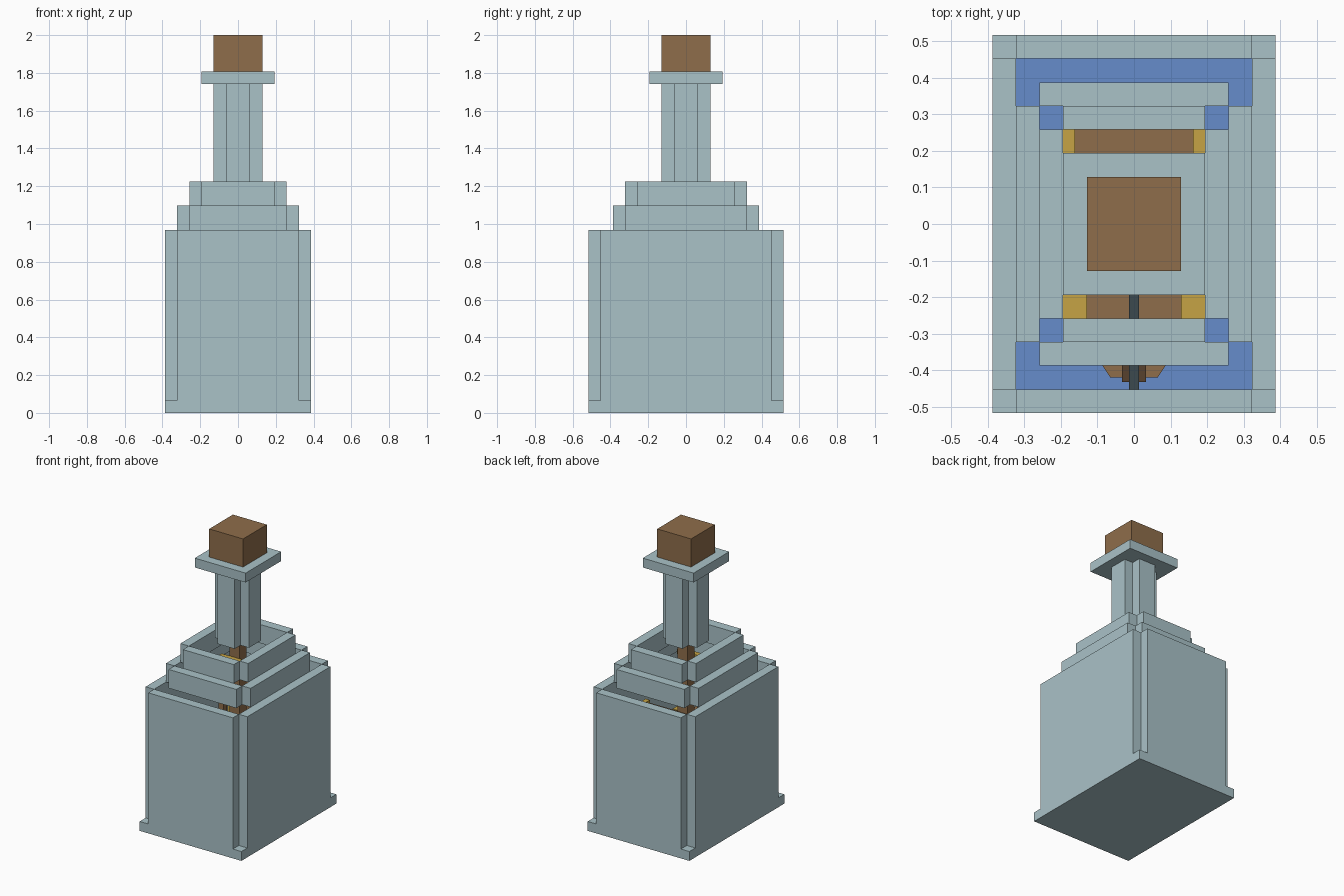
import bpy
from mathutils import Vector

if "Cube" in bpy.data.objects:
    bpy.data.objects.remove(bpy.data.objects["Cube"], do_unlink=True)

U = 2 / 31  # one building block


def material(name, rgb):
    m = bpy.data.materials.new(name)
    m.use_nodes = True
    m.diffuse_color = (*rgb, 1)
    m.node_tree.nodes["Principled BSDF"].inputs["Base Color"].default_value = (*rgb, 1)
    return m


glass = material("pale_glass", (0.40, 0.54, 0.575))
wood = material("brown_wood", (0.275, 0.155, 0.07))
dark_wood = material("dark_wood", (0.095, 0.053, 0.027))
water = material("blue_water", (0.133, 0.262, 0.597))
gold = material("gold_trim", (0.565, 0.366, 0.058))
slate = material("slate", (0.069, 0.102, 0.117))


def prism(name, mat, outline, z0, z1):
    """Extrude an (x, y) outline, counter-clockwise, between two heights."""
    n = len(outline)
    verts = [(x * U, y * U, z * U) for z in (z0, z1) for x, y in outline]
    faces = [tuple(reversed(range(n))), tuple(range(n, 2 * n))]
    faces += [(i, (i + 1) % n, (i + 1) % n + n, i + n) for i in range(n)]
    mesh = bpy.data.meshes.new(name)
    mesh.from_pydata(verts, [], faces)
    mesh.materials.append(mat)
    obj = bpy.data.objects.new(name, mesh)
    bpy.context.collection.objects.link(obj)
    return obj


def block(name, mat, x0, x1, y0, y1, z0, z1):
    return prism(name, mat, [(x0, y0), (x1, y0), (x1, y1), (x0, y1)], z0, z1)


def wall_ring(name, hx, hy, z0, z1):
    """Four upright panes with notched corners."""
    a, b = hx - 1, hy - 1
    block(name + "_front", glass, -a, a, -hy, -b, z0, z1)
    block(name + "_back", glass, -a, a, b, hy, z0, z1)
    block(name + "_left", glass, a, hx, -b, b, z0, z1)
    block(name + "_right", glass, -hx, -a, -b, b, z0, z1)


# Bottle
block("bottle_base", glass, -6, 6, -8, 8, 0, 1)
wall_ring("bottle_body", 6, 8, 1, 15)
wall_ring("lower_shoulder", 5, 6, 15, 17)
wall_ring("upper_shoulder", 4, 5, 17, 19)
wall_ring("neck", 2, 2, 19, 27)
block("lip", glass, -3, 3, -3, 3, 27, 28)
block("cork", wood, -2, 2, -2, 2, 28, 31)

# Water filling the bottom
block("water", water, -5, 5, -7, 7, 1, 5)

# Ship hull, tapering to the bow
half = [(1, -6.5), (2, -5), (3, -4), (3, 5.5)]
hull = half + [(-x, y) for x, y in reversed(half)]
prism("hull", wood, hull, 4, 9)
block("prow", dark_wood, -0.5, 0.5, -6.7, -5.5, 6, 9.3)
block("fore_deck", wood, -2, 2, -5, -2, 9, 9.6)
block("stern_castle", wood, -2.5, 2.5, 2.5, 5.5, 9, 12.5)
for side, s in (("left", 1), ("right", -1)):
    for name, inner, y0, y1, top in (("fore_rail", 2, -4, -2, 10),
                                     ("stern_rail", 2.5, 2.5, 5.5, 12.8)):
        xa, xb = sorted((inner * s, 3 * s))
        block(side + "_" + name, gold, xa, xb, y0, y1, 9, top)

# Masts and rigging
block("main_mast", wood, -0.6, 0.6, -0.6, 0.6, 9, 20)
block("fore_mast", wood, -0.3, 0.3, -2.9, -2.3, 9, 15)
block("main_yard", gold, -1.5, 1.5, -1.2, -0.6, 16.8, 17.3)

# Bowsprit, sloping down toward the bow
bowsprit = block("bowsprit", slate, -0.22, 0.22, -7, -2.9, 9.7, 10.1)
for v in bowsprit.data.vertices:
    v.co += Vector((0, 0, (v.co.y + 7 * U) * 0.35))
